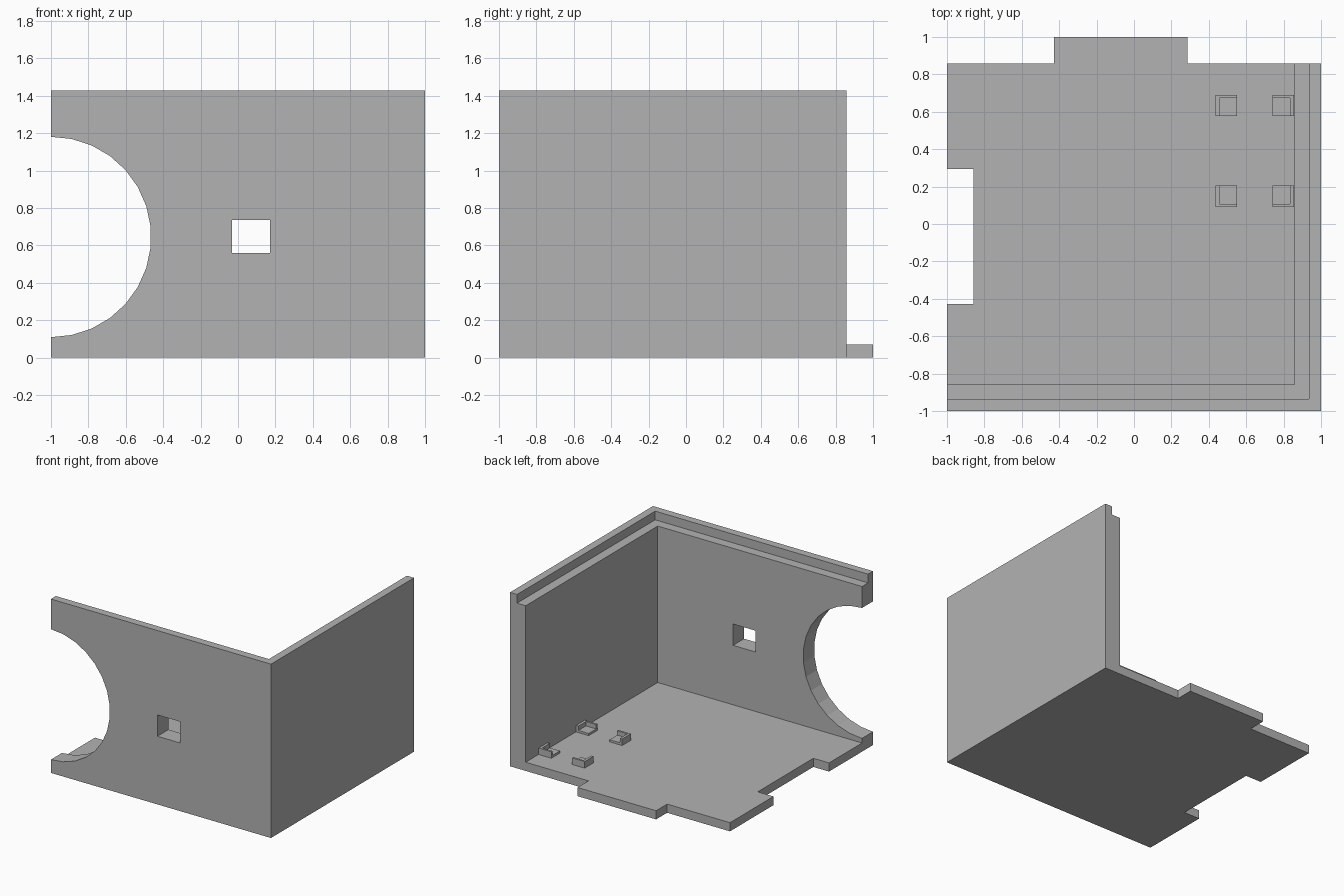
import bpy, bmesh, math
from mathutils import Matrix

cube = bpy.data.objects.get("Cube")
if cube:
    bpy.data.objects.remove(cube, do_unlink=True)

grey = bpy.data.materials.new("plain grey")
grey.use_nodes = True
colour = (0.45, 0.45, 0.45, 1)
grey.diffuse_color = colour
grey.node_tree.nodes["Principled BSDF"].inputs["Base Color"].default_value = colour

U = 2 / 28            # design module
FLOOR, WALL, LIP = U, 2 * U, 0.9 * U
HEIGHT = 20 * U
BACK = 1 - WALL       # rear edge of the floor and side wall


def link(name, bm):
    bmesh.ops.recalc_face_normals(bm, faces=bm.faces)
    mesh = bpy.data.meshes.new(name)
    bm.to_mesh(mesh)
    bm.free()
    mesh.materials.append(grey)
    obj = bpy.data.objects.new(name, mesh)
    bpy.context.collection.objects.link(obj)
    return obj


def prism(name, outline, z0, z1):
    bm = bmesh.new()
    face = bm.faces.new([bm.verts.new((x, y, z0)) for x, y in outline])
    top = bmesh.ops.extrude_face_region(bm, geom=[face])["geom"]
    bmesh.ops.translate(bm, vec=(0, 0, z1 - z0),
                        verts=[v for v in top if isinstance(v, bmesh.types.BMVert)])
    return link(name, bm)


def box(name, x0, x1, y0, y1, z0, z1):
    return prism(name, [(x0, y0), (x1, y0), (x1, y1), (x0, y1)], z0, z1)


def cut(target, cutter):
    cutter.hide_render = True
    mod = target.modifiers.new("cut", "BOOLEAN")
    mod.operation, mod.solver, mod.object = "DIFFERENCE", "EXACT", cutter
    bpy.context.view_layer.objects.active = target
    bpy.ops.object.modifier_apply(modifier=mod.name)
    bpy.data.objects.remove(cutter, do_unlink=True)


# Casing: floor plan with a rear tab and a side notch
plan = [(-1, -1), (1, -1), (1, BACK), (4 * U, BACK), (4 * U, 1), (-6 * U, 1),
        (-6 * U, BACK), (-1, BACK), (-1, 4.1 * U), (-BACK, 4.1 * U),
        (-BACK, -6 * U), (-1, -6 * U)]
casing = prism("casing", plan, 0, HEIGHT)

# Hollow the room, leaving floor, front wall and left wall, then the rebate
cut(casing, box("room_cutter", -2, 1 - WALL, WALL - 1, 2, FLOOR, 2))
cut(casing, box("rebate_cutter", -2, 1 - LIP, LIP - 1, 2, HEIGHT - U, 2))

# Square window and half-round opening through the front wall
cut(casing, box("window_cutter", -0.032, 0.172, -2, -0.5, 0.56, 0.735))
bm = bmesh.new()
bmesh.ops.create_cone(bm, cap_ends=True, segments=30, radius1=7.5 * U,
                      radius2=7.5 * U, depth=1,
                      matrix=Matrix.Translation((-1, -1, 9.03 * U))
                      @ Matrix.Rotation(math.pi / 2, 4, "X"))
cut(casing, link("arch_cutter", bm))

# Four corner brackets: a low pad with an upstand on its two outer sides
SIZE, THIN = 0.114, 0.021
for side, x in (("right", 0.437), ("left", 0.855)):
    for end, y in (("front", 0.091), ("back", 0.691)):
        sx = 1 if side == "right" else -1
        sy = 1 if end == "front" else -1
        bracket = box(f"{end}_{side}_bracket", *sorted((x, x + sx * SIZE)),
                      *sorted((y, y + sy * SIZE)), FLOOR, FLOOR + 0.054)
        cut(bracket, box("pad_cutter", *sorted((x + sx * THIN, x + sx * 0.3)),
                         *sorted((y + sy * 0.016, y + sy * 0.3)),
                         FLOOR + 0.018, 1))
